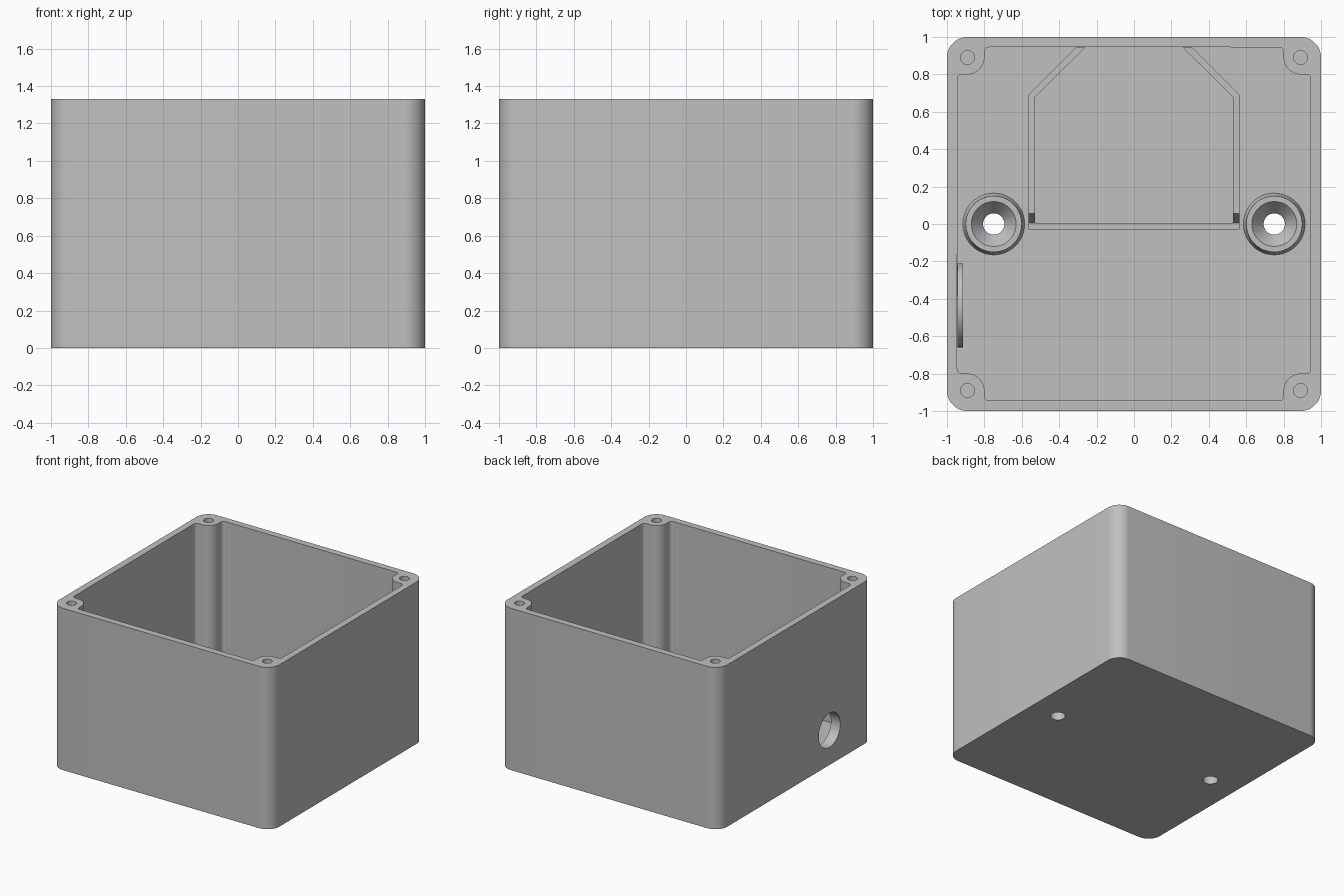
import bpy, bmesh, math
from mathutils import Matrix, Vector

cube = bpy.data.objects.get("Cube")
if cube:
    bpy.data.objects.remove(cube, do_unlink=True)

HEIGHT, FLOOR, WALL = 1.33, 0.06, 0.945
CORNER = 0.89            # screw and corner centre
MOUNT_X = 0.75

grey = bpy.data.materials.new("light grey plastic")
grey.use_nodes = True
colour = (0.53, 0.53, 0.53, 1)
grey.diffuse_color = colour
grey.node_tree.nodes["Principled BSDF"].inputs["Base Color"].default_value = colour


def finish(name, bm, matrix=None):
    bmesh.ops.recalc_face_normals(bm, faces=bm.faces)
    if matrix:
        bm.transform(matrix)
    mesh = bpy.data.meshes.new(name)
    bm.to_mesh(mesh)
    bm.free()
    mesh.materials.append(grey)
    obj = bpy.data.objects.new(name, mesh)
    bpy.context.collection.objects.link(obj)
    return obj


def select(obj):
    bpy.ops.object.select_all(action='DESELECT')
    obj.select_set(True)
    bpy.context.view_layer.objects.active = obj


def smooth(obj):
    select(obj)
    bpy.ops.object.shade_smooth_by_angle(angle=math.radians(30))


def arc(cx, cy, r, start, end, steps=10):
    angles = [math.radians(start + (end - start) * i / steps) for i in range(steps + 1)]
    return [(cx + r * math.cos(a), cy + r * math.sin(a)) for a in angles]


def four_corners(points):
    result = []
    for k in range(4):
        turn = Matrix.Rotation(k * math.pi / 2, 2)
        result += [tuple(turn @ Vector(p)) for p in points]
    return result


def prism(name, outline, z0, z1, matrix=None):
    bm = bmesh.new()
    base = bm.faces.new([bm.verts.new((x, y, z0)) for x, y in outline])
    top = bmesh.ops.extrude_face_region(bm, geom=[base])["geom"]
    verts = [v for v in top if isinstance(v, bmesh.types.BMVert)]
    bmesh.ops.translate(bm, verts=verts, vec=(0, 0, z1 - z0))
    return finish(name, bm, matrix)


def disc(name, x, y, r, z0, z1, matrix=None):
    return prism(name, arc(x, y, r, 0, 360, 48)[:-1], z0, z1, matrix)


def lathe(name, profile, matrix, steps=48):
    bm = bmesh.new()
    rings = []
    for i in range(steps):
        a = 2 * math.pi * i / steps
        rings.append([bm.verts.new((r * math.cos(a), r * math.sin(a), z)) for r, z in profile])
    n = len(profile)
    for i in range(steps):
        a, b = rings[i], rings[(i + 1) % steps]
        for j in range(n):
            k = (j + 1) % n
            bm.faces.new((a[j], b[j], b[k], a[k]))
    obj = finish(name, bm, matrix)
    smooth(obj)


def cut(target, cutter):
    mod = target.modifiers.new("cut", 'BOOLEAN')
    mod.operation = 'DIFFERENCE'
    mod.solver = 'EXACT'
    mod.object = cutter
    select(target)
    bpy.ops.object.modifier_apply(modifier=mod.name)
    bpy.data.objects.remove(cutter, do_unlink=True)


# Case shell with rounded corners and a pocket that leaves four screw columns
shell = prism("case_shell", four_corners(arc(CORNER, CORNER, 0.11, 0, 90, 12)), 0, HEIGHT)
pocket = (arc(0.92, 0.775, 0.025, 0, 90, 6)
          + arc(CORNER, CORNER, 0.09, 270, 180, 12)
          + arc(0.775, 0.92, 0.025, 0, 90, 6))
cut(shell, prism("pocket_cutter", four_corners(pocket), FLOOR, HEIGHT + 0.1))

# Screw holes in the columns, mounting holes in the floor
for sx in (-1, 1):
    for sy in (-1, 1):
        cut(shell, disc("screw_cutter", sx * CORNER, sy * CORNER, 0.037, HEIGHT - 0.4, HEIGHT + 0.1))
    cut(shell, disc("mount_cutter", sx * MOUNT_X, 0, 0.057, -0.1, 0.1))

# Cable hole through the side wall, with a collar on the inside
side = Matrix.Translation((-WALL, -0.435, 0.285)) @ Matrix.Rotation(math.pi / 2, 4, 'Y')
cut(shell, disc("cable_cutter", 0, 0, 0.14, -0.1, 0.1, side))
smooth(shell)
lathe("cable_collar", [(0.14, 0), (0.14, 0.03), (0.225, 0.03), (0.225, 0)], side)

# Countersunk mounting bosses
boss = [(0.057, 0), (0.057, 0.03), (0.12, 0.11), (0.15, 0.11), (0.153, 0.03), (0.165, 0)]
for label, sx in (("left", 1), ("right", -1)):
    lathe(label + "_mount_boss", boss, Matrix.Translation((sx * MOUNT_X, 0, FLOOR)))

# Holder on the floor: low front wall, and side rails that ramp up from it
LOW, HIGH = FLOOR + 0.06, FLOOR + 0.2
prism("holder_front_wall",
      [(-0.565, -0.03), (0.565, -0.03), (0.565, 0.005), (-0.565, 0.005)], FLOOR, LOW)
rail = [((0.565, 0.005), (0.53, 0.005), LOW), ((0.565, 0.055), (0.53, 0.055), HIGH),
        ((0.565, 0.69), (0.53, 0.677), HIGH), ((0.31, WALL), (0.26, WALL), HIGH)]
for label, sx in (("left", 1), ("right", -1)):
    bm = bmesh.new()
    loops = []
    for outer, inner, top in rail:
        corners = [(outer, FLOOR), (outer, top), (inner, top), (inner, FLOOR)]
        loops.append([bm.verts.new((sx * p[0], p[1], z)) for p, z in corners])
    for a, b in zip(loops, loops[1:]):
        for j in range(4):
            k = (j + 1) % 4
            bm.faces.new((a[j], a[k], b[k], b[j]))
    bm.faces.new(loops[0])
    bm.faces.new(loops[-1])
    finish(label + "_holder_rail", bm)
